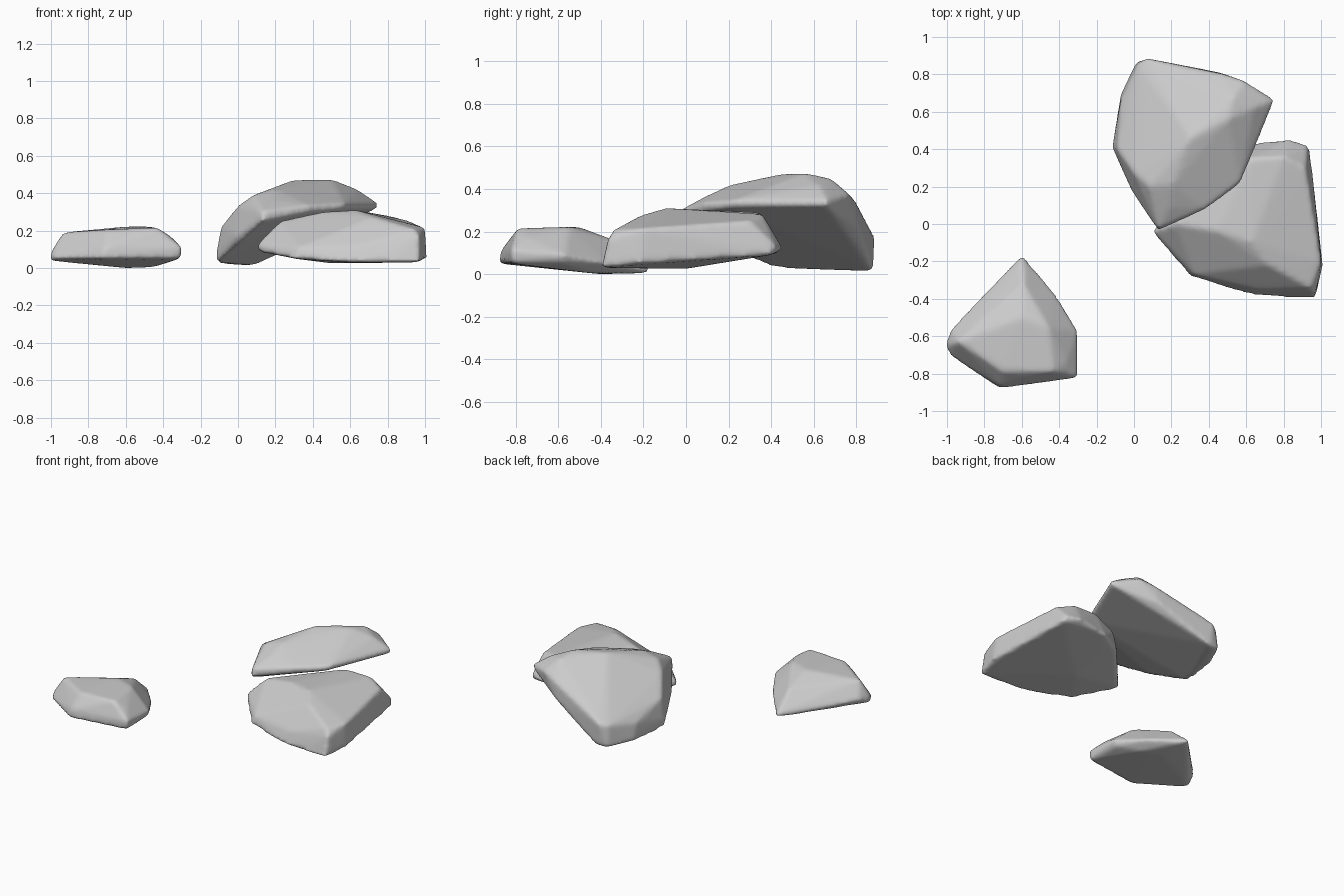
import bpy, bmesh

def rock(name, pts):
    # Angular hull, then remeshed and relaxed into softly worn edges
    bm = bmesh.new()
    for p in pts:
        bm.verts.new(p)
    res = bmesh.ops.convex_hull(bm, input=bm.verts[:])
    junk = {g for g in res["geom_interior"] + res["geom_unused"]
            if isinstance(g, bmesh.types.BMVert) and g.is_valid}
    bmesh.ops.delete(bm, geom=list(junk), context='VERTS')
    bmesh.ops.recalc_face_normals(bm, faces=bm.faces[:])
    me = bpy.data.meshes.new(name)
    bm.to_mesh(me)
    bm.free()
    ob = bpy.data.objects.new(name, me)
    bpy.context.collection.objects.link(ob)
    rm = ob.modifiers.new("grain", 'REMESH')
    rm.mode = 'VOXEL'
    rm.voxel_size = 0.014
    rm.use_smooth_shade = True
    sm = ob.modifiers.new("wear", 'SMOOTH')
    sm.factor = 0.5
    sm.iterations = 8
    return ob

# Small flat stone lying apart
rock("small_stone", [
    (-1.01, -.65, .04), (-1.0, -.65, .09), (-.98, -.56, .08), (-.98, -.71, .05),
    (-.60, -.165, .005), (-.60, -.17, .03), (-.30, -.57, .09), (-.32, -.57, .05),
    (-.42, -.37, .05), (-.31, -.82, .05), (-.30, -.82, .11), (-.72, -.88, .05),
    (-.71, -.87, .11), (-.6, -.4, .0), (-.45, -.45, .005),
    (-.94, -.63, .19), (-.70, -.79, .205), (-.43, -.79, .215), (-.46, -.55, .222),
    (-.60, -.5, .222), (-.59, -.32, .155), (-.36, -.74, .17)])

# Broad stone supporting the leaning one
rock("base_stone", [
    (.10, -.04, .09), (.10, -.04, .13), (.30, -.28, .05), (.32, -.27, .11),
    (.62, -.38, .03), (.80, -.395, .03), (.97, -.395, .03), (.97, -.365, .17),
    (.94, -.34, .21), (.66, -.35, .12), (1.01, -.22, .05), (1.0, -.2, .215),
    (.94, .40, .09), (.93, .42, .13), (.83, .455, .12), (.60, .43, .10),
    (.42, .33, .09), (.45, .33, .22), (.22, .0, .25), (.45, -.04, .30), (.63, -.10, .31),
    (.72, -.22, .275), (.92, .30, .25), (.80, .36, .28), (.62, .35, .29),
    (.5, 0, .025)])

# Large slab leaning over the base stone
rock("leaning_slab", [
    (.13, -.035, .25), (.13, -.03, .30), (0, .18, .13), (-.01, .17, .17),
    (-.115, .41, .03), (-.115, .41, .09), (-.07, .70, .02), (-.07, .66, .14),
    (.01, .865, .015), (.09, .88, .015), (.07, .885, .18), (.02, .85, .17),
    (.16, .86, .06), (.46, .81, .22), (.48, .80, .34), (.59, .765, .375),
    (.75, .665, .32), (.745, .66, .35), (.71, .56, .325), (.56, .21, .315),
    (.57, .22, .345), (.38, .08, .30), (.38, .08, .335), (-.09, .40, .225),
    (.0, .27, .335), (.08, .20, .39), (.19, .09, .365), (.20, .21, .42),
    (.30, .46, .473), (.50, .56, .475), (.53, .68, .45), (.64, .62, .42)])
